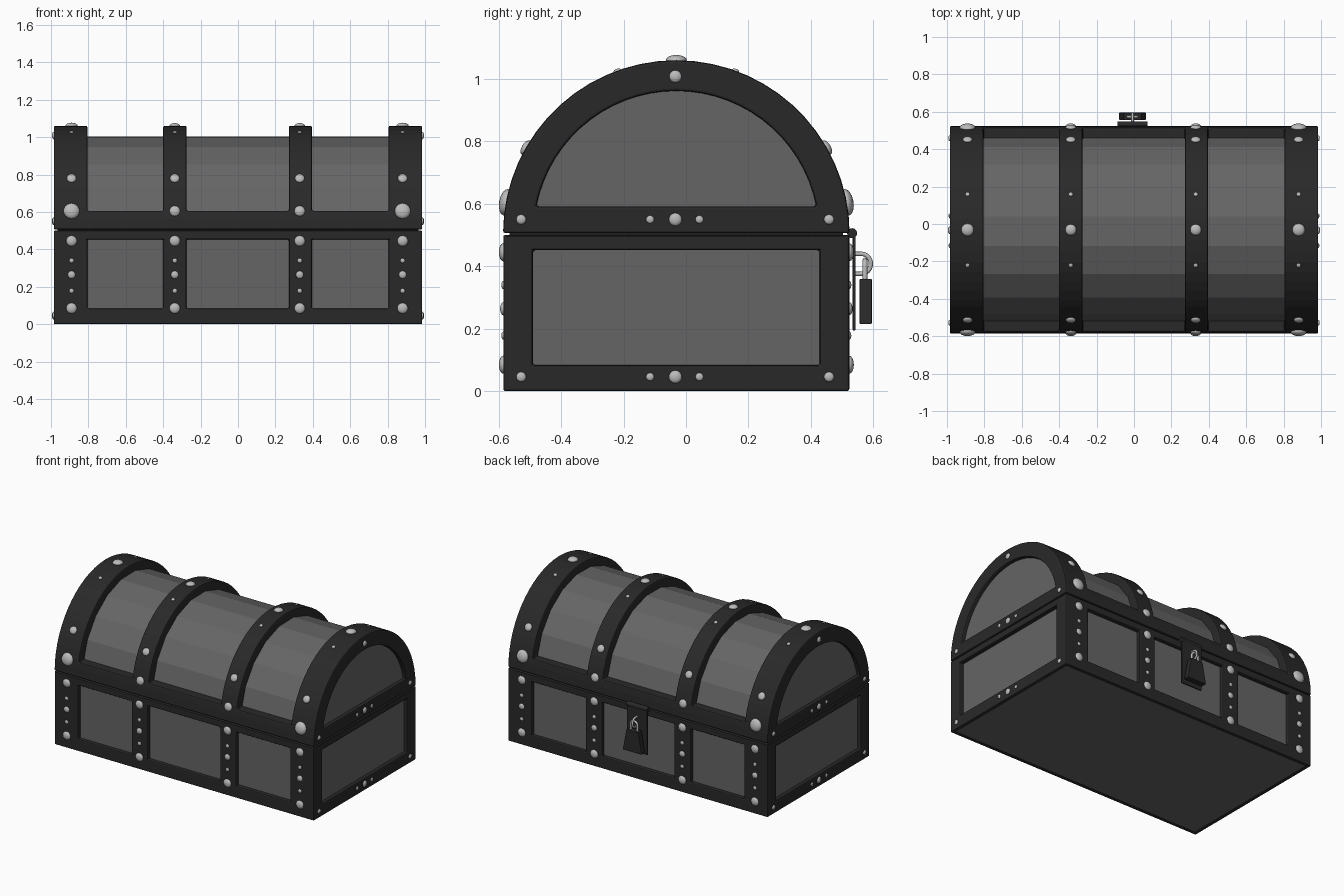
import bpy, bmesh
from math import pi, sin, cos, asin, radians
from mathutils import Vector, Matrix

if "Cube" in bpy.data.objects:
    bpy.data.objects.remove(bpy.data.objects["Cube"])

CY, CZ, R = -0.031, 0.505, 0.555      # lid arc centre (y, z) and radius
HX = 0.985                            # half length of the chest
Y0, Y1 = -0.585, 0.523


def material(name, v):
    m = bpy.data.materials.new(name)
    m.diffuse_color = (v, v, v, 1)
    m.use_nodes = True
    m.node_tree.nodes["Principled BSDF"].inputs["Base Color"].default_value = m.diffuse_color
    return m


IRON, WOOD, STEEL = material("iron", 0.022), material("wood", 0.13), material("steel", 0.5)


def finish(bm, name, mat=None, bevel=0.0):
    bmesh.ops.recalc_face_normals(bm, faces=bm.faces)
    me = bpy.data.meshes.new(name)
    bm.to_mesh(me)
    bm.free()
    ob = bpy.data.objects.new(name, me)
    bpy.context.collection.objects.link(ob)
    if mat:
        me.materials.append(mat)
    if bevel:
        add_bevel(ob, bevel)
    return ob


def add_bevel(ob, width):
    b = ob.modifiers.new("bevel", 'BEVEL')
    b.width, b.segments, b.limit_method, b.angle_limit = width, 2, 'ANGLE', radians(40)


def add_box(bm, x0, x1, y0, y1, z0, z1):
    m = Matrix.Translation(((x0 + x1) / 2, (y0 + y1) / 2, (z0 + z1) / 2))
    bmesh.ops.create_cube(bm, size=1, matrix=m @ Matrix.Diagonal((x1 - x0, y1 - y0, z1 - z0, 1)))


def add_prism(bm, profile, x0, x1):
    """Extrude a (y, z) profile along x."""
    f = bm.faces.new([bm.verts.new((x0, y, z)) for y, z in profile])
    ext = bmesh.ops.extrude_face_region(bm, geom=[f])['geom']
    bmesh.ops.translate(bm, verts=[v for v in ext if isinstance(v, bmesh.types.BMVert)], vec=(x1 - x0, 0, 0))
    # the extruded source face stays as the start cap
    if f.is_valid is False or len(f.verts) == 0:
        bmesh.ops.holes_fill(bm, edges=bm.edges)


def arc(r, z_min, n):
    a = asin((z_min - CZ) / r)
    return [(CY + r * cos(a + (pi - 2 * a) * i / n), CZ + r * sin(a + (pi - 2 * a) * i / n)) for i in range(n + 1)]


def carve(ob, cutter, bevel):
    cutter.hide_render = True
    cutter.hide_viewport = True
    b = ob.modifiers.new("pockets", 'BOOLEAN')
    b.operation, b.solver, b.object = 'DIFFERENCE', 'EXACT', cutter
    add_bevel(ob, bevel)


BAYS = [(-0.805, -0.4), (-0.275, 0.272), (0.395, 0.805)]   # openings between the bands

# Base: iron frame with pockets, wooden box showing inside them
bm = bmesh.new()
add_box(bm, -HX, HX, Y0, Y1, 0, 0.5)
base = finish(bm, "base_frame", IRON)
bm = bmesh.new()
for a, b in BAYS:
    add_box(bm, a, b, Y0 - 0.1, Y0 + 0.032, 0.083, 0.452)
    add_box(bm, a, b, Y1 - 0.032, Y1 + 0.1, 0.083, 0.452)
for s in (-1, 1):
    x0, x1 = sorted((s * (HX - 0.032), s * (HX + 0.1)))
    add_box(bm, x0, x1, -0.49, 0.428, 0.083, 0.452)
add_box(bm, -HX + 0.025, HX - 0.025, Y0 + 0.025, Y1 - 0.025, -0.1, 0.015)
carve(base, finish(bm, "base_pocket_cutter"), 0.008)
bm = bmesh.new()
add_box(bm, -HX + 0.025, HX - 0.025, Y0 + 0.025, Y1 - 0.025, 0.003, 0.48)
finish(bm, "base_wood", WOOD)

# Lid: domed iron frame with pockets between the bands and in both ends
bm = bmesh.new()
add_prism(bm, arc(R, CZ + 0.001, 30), -HX, HX)
lid = finish(bm, "lid_frame", IRON)
bm = bmesh.new()
for a, b in BAYS:
    add_prism(bm, arc(0.488, 0.606, 30) + arc(0.75, 0.606, 30)[::-1], a, b)
for s in (-1, 1):
    add_prism(bm, arc(0.457, 0.592, 30), s * (HX - 0.032), s * (HX + 0.1))
carve(lid, finish(bm, "lid_pocket_cutter"), 0.01)

# Lid planks: flat facets 18 degrees wide
angles = [radians(d) for d in range(10, 173, 18)]
bm = bmesh.new()
add_prism(bm, [(CY + 0.502 * cos(a), CZ + 0.502 * sin(a)) for a in angles], -HX + 0.025, HX - 0.025)
finish(bm, "lid_planks", WOOD)

# Seam filler between lid and base
bm = bmesh.new()
add_box(bm, -HX + 0.02, HX - 0.02, Y0 + 0.02, Y1 - 0.02, 0.48, 0.53)
finish(bm, "seam", IRON)

# Rivets: flattened domes
rivets = bmesh.new()


def rivet(p, n, r):
    rot = Vector(n).to_track_quat('Z', 'Y').to_matrix().to_4x4()
    bmesh.ops.create_uvsphere(rivets, u_segments=14, v_segments=8, radius=r,
                              matrix=Matrix.Translation(p) @ rot @ Matrix.Diagonal((1, 1, 0.5, 1)))


for i, x in enumerate((-0.89, -0.338, 0.33, 0.88)):
    corner = i in (0, 3)
    for s, y in ((-1, Y0), (1, Y1)):
        for z, r in ((0.445, 0.029), (0.34, 0.013), (0.264, 0.021), (0.178, 0.013), (0.085, 0.029)):
            rivet((x, y, z), (0, s, 0), r)
        for deg, r in ((10.4, 0.043 if corner else 0.029), (29.7, 0.026), (70, 0.012)):
            c, n = cos(radians(deg)) * s, sin(radians(deg))
            rivet((x, CY + R * c, CZ + R * n), (0, c, n), r)
    rivet((x, CY, CZ + R), (0, 0, 1), 0.034 if corner else 0.03)
for s in (-1, 1):
    for z in (0.046, 0.55):
        for y, r in ((-0.528, 0.016), (-0.115, 0.013), (-0.034, 0.021), (0.043, 0.013), (0.458, 0.016)):
            rivet((s * HX, y, z), (s, 0, 0), r)
    rivet((s * HX, -0.034, 1.008), (s, 0, 0), 0.02)
ob = finish(rivets, "rivets", STEEL)
ob.data.shade_smooth()

# Hasp on the back: hinge barrel and hanging plate
LX = -0.008
bm = bmesh.new()
add_box(bm, LX - 0.078, LX + 0.078, 0.534, 0.543, 0.195, 0.505)
finish(bm, "hasp_plate", IRON, 0.002)
bm = bmesh.new()
bmesh.ops.create_cone(bm, cap_ends=True, segments=16, radius1=0.016, radius2=0.016, depth=0.16,
                      matrix=Matrix.Translation((LX, 0.532, 0.506)) @ Matrix.Rotation(pi / 2, 4, 'Y'))
finish(bm, "hasp_hinge", IRON)

# Padlock body: tapered towards the top
bm = bmesh.new()
front = [(-0.072, 0.215), (0.072, 0.215), (0.045, 0.36), (-0.045, 0.36)]
f = bm.faces.new([bm.verts.new((LX + x, 0.556, z)) for x, z in front])
ext = bmesh.ops.extrude_face_region(bm, geom=[f])['geom']
bmesh.ops.translate(bm, verts=[v for v in ext if isinstance(v, bmesh.types.BMVert)], vec=(0, 0.039, 0))
finish(bm, "padlock_body", IRON, 0.003)


def tube(name, pts, r):
    cu = bpy.data.curves.new(name, 'CURVE')
    cu.dimensions, cu.bevel_depth, cu.bevel_resolution, cu.use_fill_caps = '3D', r, 2, True
    sp = cu.splines.new('POLY')
    sp.points.add(len(pts) - 1)
    for p, co in zip(sp.points, pts):
        p.co = (*co, 1)
    sp.use_smooth = True
    cu.materials.append(STEEL)
    bpy.context.collection.objects.link(bpy.data.objects.new(name, cu))


# Staple loop on the plate and the padlock shackle through it
half = [pi * i / 12 for i in range(13)]
tube("staple", [(LX, 0.54, 0.44)] + [(LX, 0.562 + 0.03 * sin(a), 0.408 + 0.032 * cos(a)) for a in half]
     + [(LX, 0.54, 0.376)], 0.007)
tube("shackle", [(LX + 0.025, 0.573, 0.35)] + [(LX + 0.025 * cos(a), 0.573, 0.395 + 0.025 * sin(a)) for a in half]
     + [(LX - 0.025, 0.573, 0.35)], 0.008)
